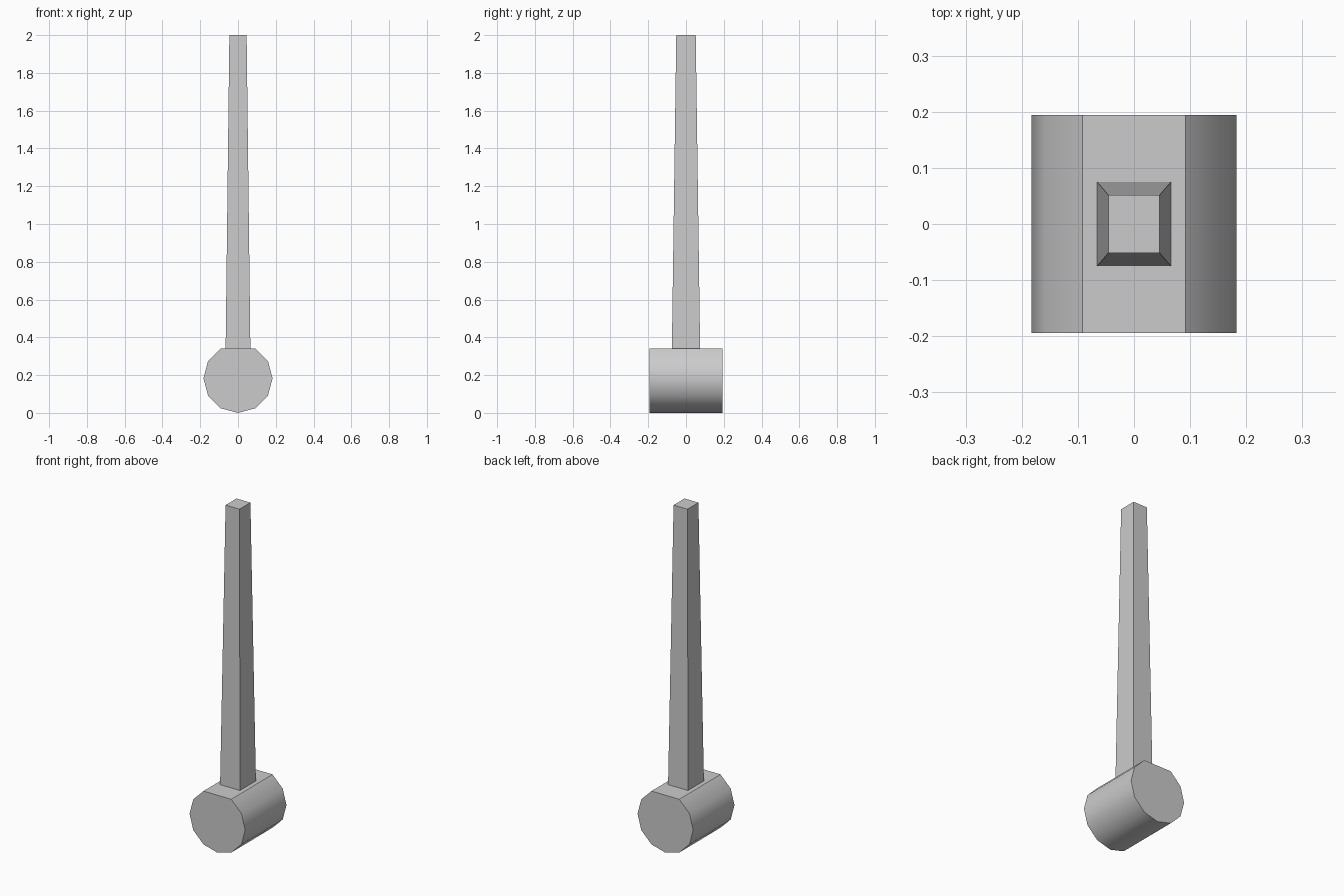
import bpy, bmesh
from math import sin, cos, radians

if "Cube" in bpy.data.objects:
    bpy.data.objects.remove(bpy.data.objects["Cube"])

R = 0.183          # head radius
HALF = 0.194       # half length of head along y
FLAT = R + R * cos(radians(30))   # height of the flat on top of the head


def loft(name, bottom, top):
    """Closed solid between two matching rings of points."""
    bm = bmesh.new()
    a = [bm.verts.new(p) for p in bottom]
    b = [bm.verts.new(p) for p in top]
    n = len(a)
    for i in range(n):
        j = (i + 1) % n
        bm.faces.new((a[i], a[j], b[j], b[i]))
    bm.faces.new(a[::-1])
    bm.faces.new(b)
    bmesh.ops.recalc_face_normals(bm, faces=bm.faces)
    mesh = bpy.data.meshes.new(name)
    bm.to_mesh(mesh)
    bm.free()
    obj = bpy.data.objects.new(name, mesh)
    bpy.context.collection.objects.link(obj)
    return obj


def rect(hx, hy, z):
    return [(-hx, -hy, z), (hx, -hy, z), (hx, hy, z), (-hx, hy, z)]


# Mallet head: twelve-sided drum with its top corner cut to a flat
angles = [radians(30 * k) for k in range(1, 12)]
profile = [(R * sin(t), R + R * cos(t)) for t in angles]
head = loft("mallet_head",
            [(x, -HALF, z) for x, z in profile],
            [(x, HALF, z) for x, z in profile])
bpy.context.view_layer.objects.active = head
head.select_set(True)
bpy.ops.object.shade_smooth_by_angle(angle=radians(35))

# Handle: tapered square shaft standing on the flat
loft("handle", rect(0.0655, 0.0747, FLAT), rect(0.0457, 0.0515, 2.0))
